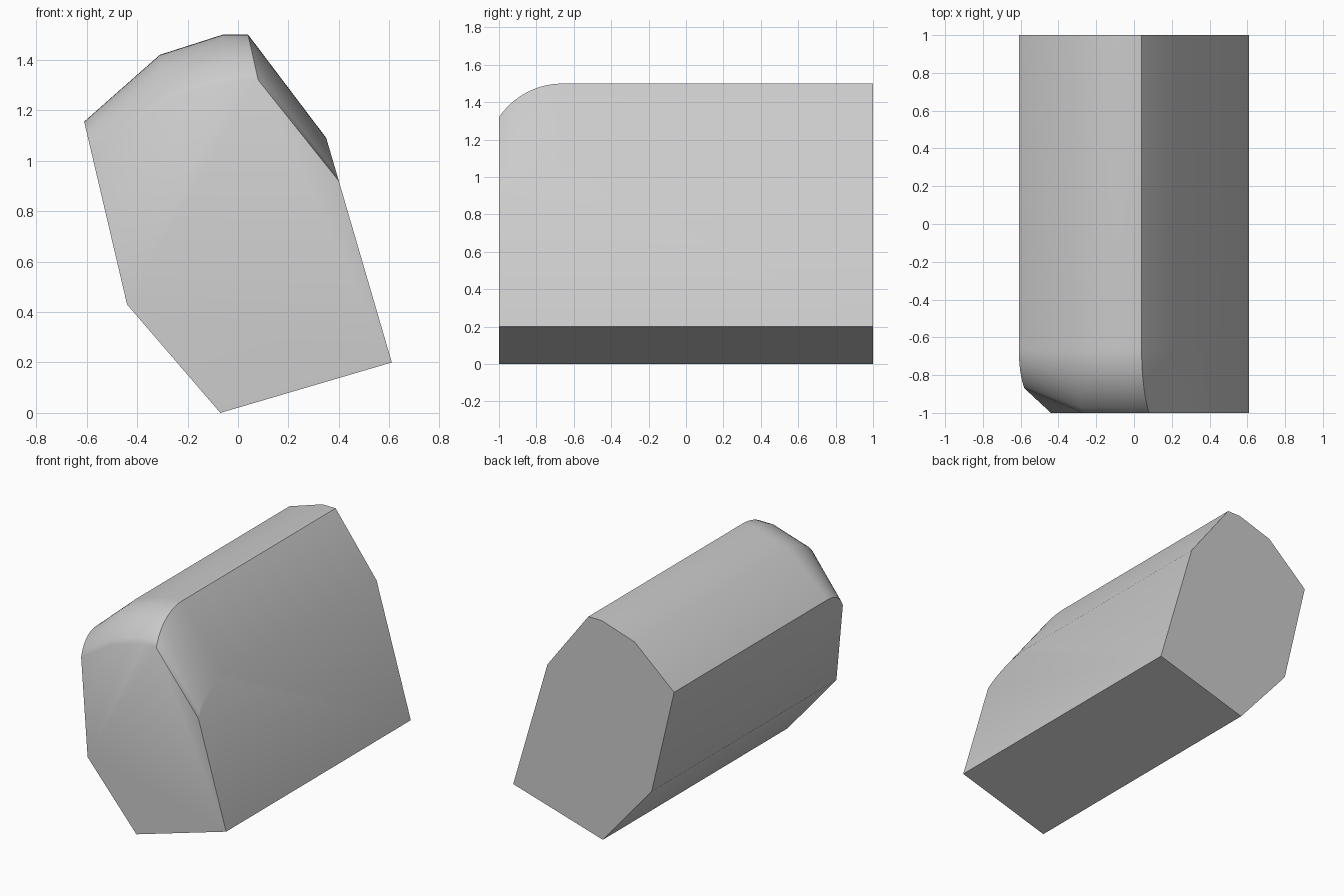
import bpy
import bmesh
from math import sin, cos, radians

cube = bpy.data.objects.get("Cube")
if cube:
    bpy.data.objects.remove(cube, do_unlink=True)

mat = bpy.data.materials.new("plain_grey")
mat.use_nodes = True
GREY = (0.6, 0.6, 0.6, 1)
mat.diffuse_color = GREY
mat.node_tree.nodes["Principled BSDF"].inputs["Base Color"].default_value = GREY

BACK, FRONT, BEND = 1.0, -1.0, -0.66   # the nose rounds off in front of BEND
STEPS, ARC = 10, radians(56)
bm = bmesh.new()


def rail(x, z, dx, dz, length):
    """Edge running back to front that curves down over the nose."""
    pts = [bm.verts.new((x, BACK, z))]
    for i in range(STEPS + 1):
        a = ARC * i / STEPS
        drop = (1 - cos(a)) / (1 - cos(ARC))
        y = BEND - length * sin(a) / sin(ARC)
        pts.append(bm.verts.new((x + dx * drop, y, z + dz * drop)))
    return pts


def straight(x, z):
    return [bm.verts.new((x, BACK, z)), bm.verts.new((x, FRONT, z))]


# Top rails from the -x shoulder over the crown to the +x shoulder
rails = [
    rail(-0.61, 1.155, 0.03, -0.128, 0.21),
    rail(-0.31, 1.42, 0.04, -0.175, 0.34),
    rail(-0.06, 1.5, 0.045, -0.18, 0.34),
    rail(0.04, 1.5, 0.04, -0.18, 0.34),
    rail(0.35, 1.09, 0.05, -0.171, 0.34),
]
corner, base, flank = straight(0.61, 0.2), straight(-0.07, 0), straight(-0.44, 0.43)

# Rounded top skin
for a, b in zip(rails, rails[1:]):
    for i in range(len(a) - 1):
        bm.faces.new((a[i], a[i + 1], b[i + 1], b[i]))

# Flat sides, underside and end caps
bm.faces.new(rails[-1] + corner[::-1])
bm.faces.new(rails[0] + flank[::-1])
for a, b in ((corner, base), (base, flank)):
    bm.faces.new((a[0], a[1], b[1], b[0]))
bm.faces.new([r[0] for r in rails + [corner, base, flank]])
bm.faces.new([r[-1] for r in rails[1:] + [corner, base, flank]])

# Chamfered front corner on the -x side
bm.faces.new((rails[0][-1], rails[1][-1], flank[1]))

bmesh.ops.recalc_face_normals(bm, faces=bm.faces)
mesh = bpy.data.meshes.new("rounded_block")
bm.to_mesh(mesh)
bm.free()
mesh.materials.append(mat)
block = bpy.data.objects.new("rounded_block", mesh)
bpy.context.collection.objects.link(block)

bpy.ops.object.select_all(action='DESELECT')
block.select_set(True)
bpy.context.view_layer.objects.active = block
bpy.ops.object.shade_smooth_by_angle(angle=radians(37))
